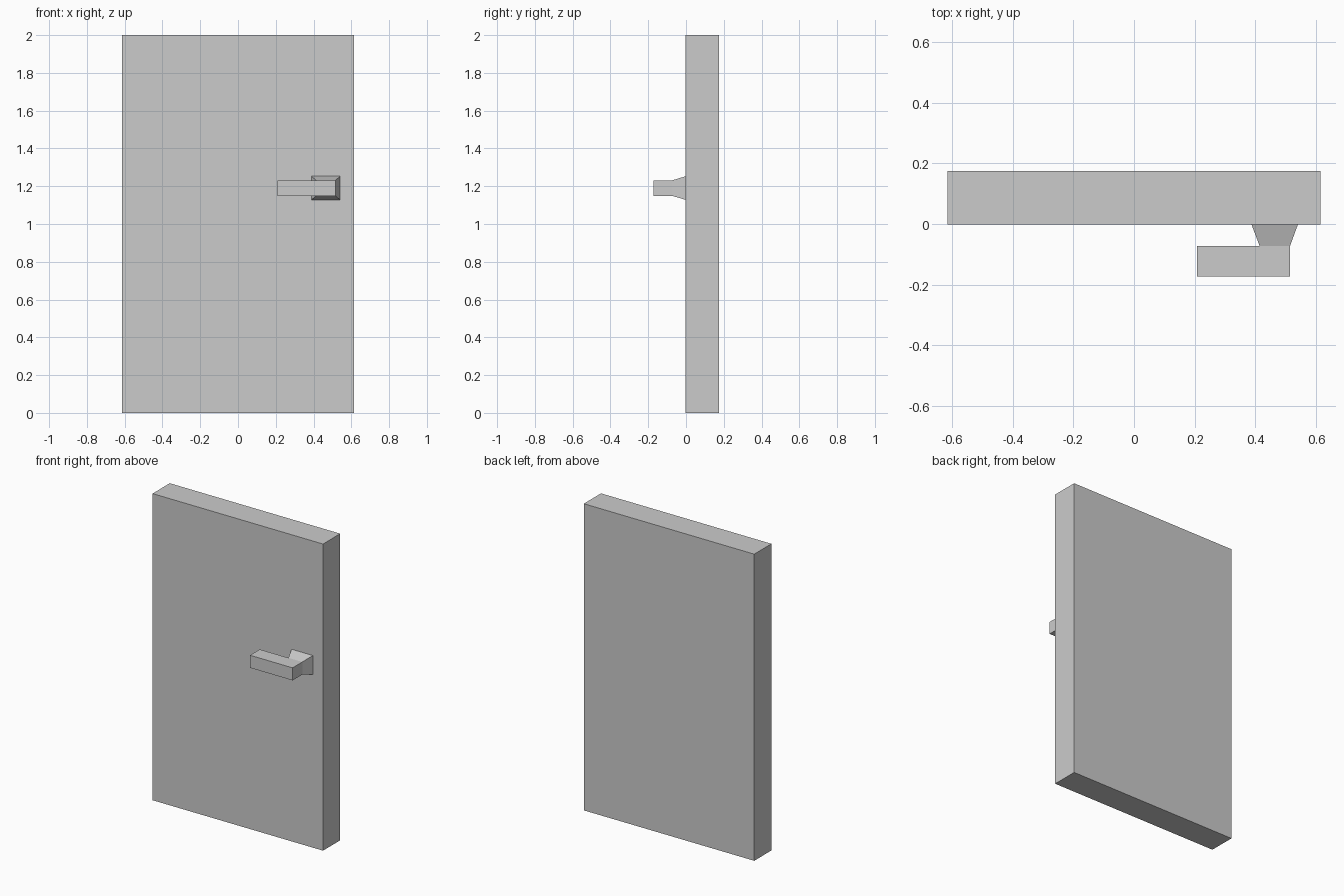
import bpy, bmesh
from mathutils import Vector

if "Cube" in bpy.data.objects:
    bpy.data.objects.remove(bpy.data.objects["Cube"])


def make_object(name, bm):
    bmesh.ops.recalc_face_normals(bm, faces=bm.faces)
    mesh = bpy.data.meshes.new(name)
    bm.to_mesh(mesh)
    bm.free()
    obj = bpy.data.objects.new(name, mesh)
    bpy.context.collection.objects.link(obj)
    return obj


def box(bm, lo, hi):
    lo, hi = Vector(lo), Vector(hi)
    verts = bmesh.ops.create_cube(bm, size=1)["verts"]
    for v in verts:
        v.co = (lo + hi) / 2 + v.co * (hi - lo)
    return verts


def extrude(bm, face, offset):
    new = bmesh.ops.extrude_discrete_faces(bm, faces=[face])["faces"][0]
    bmesh.ops.translate(bm, verts=new.verts, vec=offset)


FRONT = -0.002   # front surface of the door
NECK = -0.073    # where the tapered mount meets the lever
TIP = -0.173     # front of the lever

# Door slab
bm = bmesh.new()
box(bm, (-0.615, FRONT, 0), (0.615, 0.175, 2))
make_object("door_panel", bm)

# Handle: tapered mount, then a block, then the lever pulled out sideways
bm = bmesh.new()
verts = box(bm, (0.388, NECK, 1.128), (0.541, FRONT, 1.253))
for v in verts:
    if v.co.y < NECK + 0.01:
        v.co.x = 0.415 if v.co.x < 0.46 else 0.515
        v.co.z = 1.149 if v.co.z < 1.19 else 1.231
bm.normal_update()
front = min(bm.faces, key=lambda f: f.calc_center_median().y)
extrude(bm, front, (0, TIP - NECK, 0))
bm.normal_update()
side = next(f for f in bm.faces
            if f.normal.x < -0.9 and f.calc_center_median().y < NECK - 0.01)
extrude(bm, side, (0.208 - 0.415, 0, 0))
make_object("door_handle", bm)
